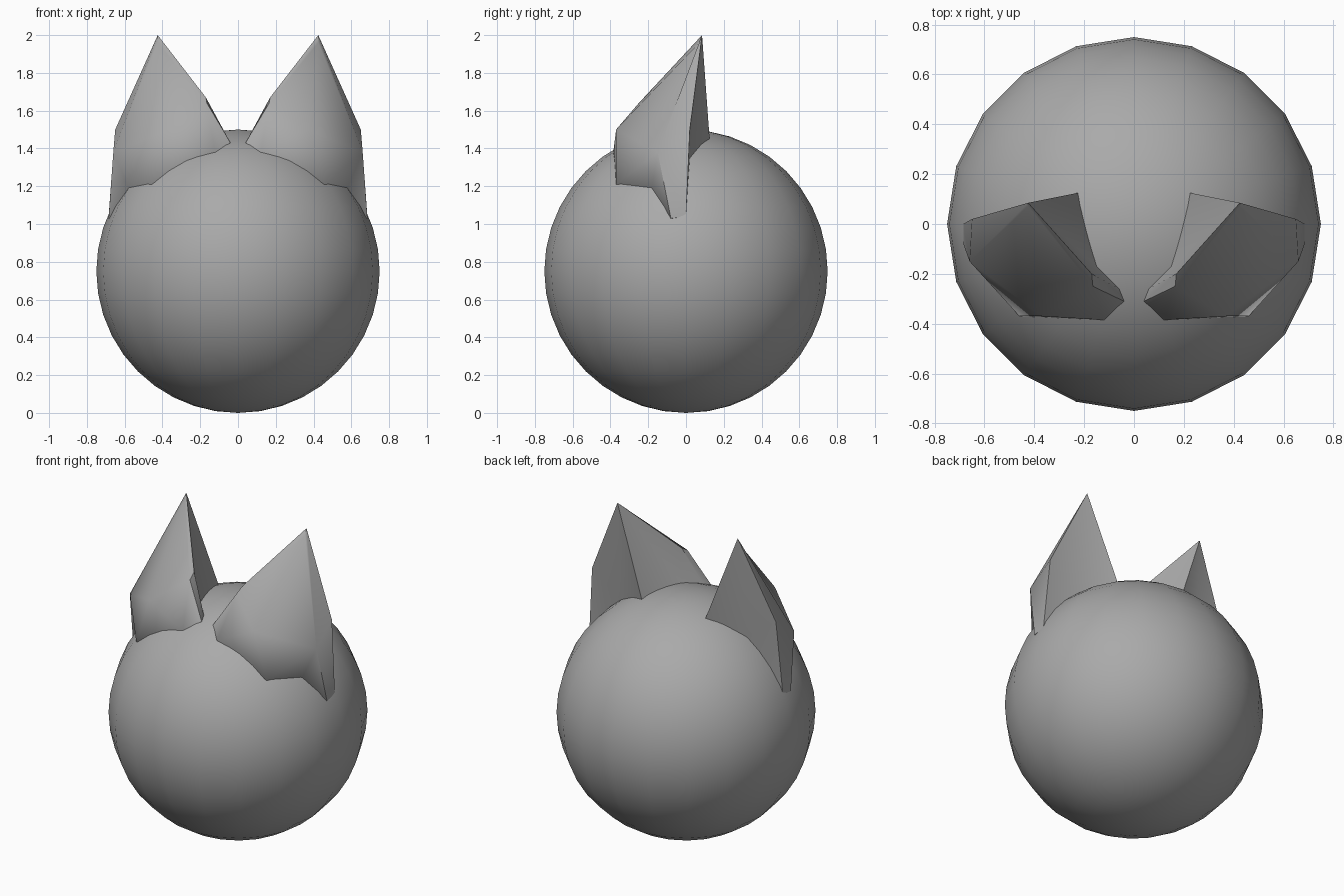
import bpy, bmesh, math
from mathutils import Vector

cube = bpy.data.objects.get("Cube")
if cube:
    bpy.data.objects.remove(cube, do_unlink=True)

R = 0.75
CENTRE = Vector((0, 0, R))


def make_material(name, rgba):
    mat = bpy.data.materials.new(name)
    mat.use_nodes = True
    mat.diffuse_color = rgba
    mat.node_tree.nodes["Principled BSDF"].inputs["Base Color"].default_value = rgba
    return mat


grey = make_material("soft_grey", (0.4, 0.4, 0.4, 1))


def finish(name, bm, angle):
    bmesh.ops.recalc_face_normals(bm, faces=bm.faces)
    mesh = bpy.data.meshes.new(name)
    bm.to_mesh(mesh)
    bm.free()
    mesh.materials.append(grey)
    obj = bpy.data.objects.new(name, mesh)
    bpy.context.collection.objects.link(obj)
    bpy.ops.object.select_all(action="DESELECT")
    obj.select_set(True)
    bpy.context.view_layer.objects.active = obj
    bpy.ops.object.shade_smooth_by_angle(angle=math.radians(angle))
    return obj


# Round head
bm = bmesh.new()
bmesh.ops.create_uvsphere(bm, u_segments=20, v_segments=20, radius=R)
bmesh.ops.translate(bm, verts=bm.verts, vec=CENTRE)
finish("head", bm, 60)

# Ear corners: upper shell, then the base line where it meets the head
UPPER = {
    "tip": (0.425, 0.085, 2.0), "tip_front": (0.425, 0.07, 1.96),
    "outer_front": (0.66, -0.15, 1.38), "outer_back": (0.65, 0.02, 1.5),
    "rim_front": (0.165, -0.25, 1.64), "rim_back": (0.17, -0.2, 1.67),
    "bulge": (0.37, -0.37, 1.5),
}
BASE = {
    "g": (0.04, -0.31, 1.43), "f": (0.12, -0.385, 1.38), "h": (0.46, -0.37, 1.21),
    "k": (0.58, -0.18, 1.19), "l": (0.685, -0.08, 1.03), "m": (0.685, 0.0, 1.04),
    "p": (0.45, 0.02, 1.35), "e": (0.225, 0.125, 1.45), "n": (0.15, -0.17, 1.465),
    "o": (0.06, -0.26, 1.45),
}
FACES = [
    # front
    "tip_front rim_front bulge", "tip_front bulge outer_front",
    "rim_front g f", "rim_front f bulge", "bulge f h", "bulge h outer_front",
    "outer_front h k", "outer_front k l",
    # outer side
    "tip tip_front outer_front outer_back", "outer_front l m outer_back",
    # back
    "tip outer_back p", "outer_back m p", "tip p e",
    # inner side and rim
    "tip e n", "tip n rim_back", "rim_back n o",
    "tip rim_back rim_front tip_front", "rim_back o g rim_front",
]


def make_ear(name, side):
    bm = bmesh.new()

    def vert(p):
        return bm.verts.new((p[0] * side, p[1], p[2]))

    v = {k: vert(p) for k, p in {**UPPER, **BASE}.items()}
    for face in FACES:
        bm.faces.new([v[k] for k in face.split()])
    # Skirt sunk into the head
    sunk = [vert(CENTRE + (Vector(p) - CENTRE) * 0.85) for p in BASE.values()]
    rim = [v[k] for k in BASE]
    for i in range(len(rim)):
        j = (i + 1) % len(rim)
        bm.faces.new((rim[i], rim[j], sunk[j], sunk[i]))
    return finish(name, bm, 40)


make_ear("left_ear", 1)
make_ear("right_ear", -1)
